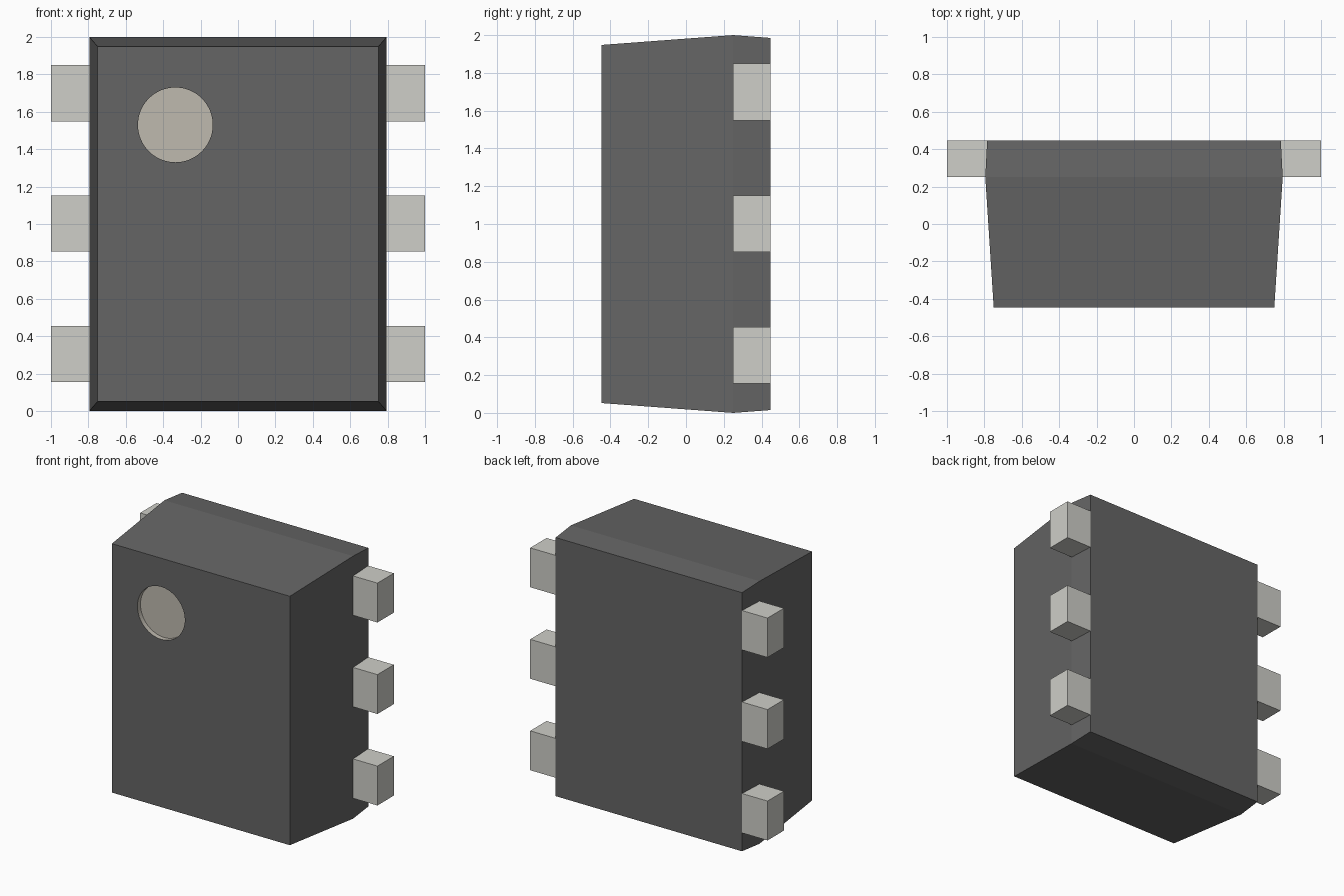
import bpy, bmesh, math

if "Cube" in bpy.data.objects:
    bpy.data.objects.remove(bpy.data.objects["Cube"])


def material(name, rgb):
    m = bpy.data.materials.new(name)
    m.diffuse_color = (*rgb, 1)
    m.use_nodes = True
    m.node_tree.nodes["Principled BSDF"].inputs["Base Color"].default_value = m.diffuse_color
    return m


def finish(name, bm, mat):
    bmesh.ops.recalc_face_normals(bm, faces=bm.faces)
    me = bpy.data.meshes.new(name)
    bm.to_mesh(me)
    bm.free()
    me.materials.append(mat)
    ob = bpy.data.objects.new(name, me)
    bpy.context.collection.objects.link(ob)
    return ob


def box(name, x, y, z, mat):
    bm = bmesh.new()
    bmesh.ops.create_cube(bm, size=1)
    for v in bm.verts:
        v.co = [(lo + hi) / 2 + c * (hi - lo) for c, (lo, hi) in zip(v.co, (x, y, z))]
    return finish(name, bm, mat)


plastic = material("dark_plastic", (0.13, 0.13, 0.13))
metal = material("pin_metal", (0.62, 0.62, 0.58))
paint = material("marker_paint", (0.52, 0.49, 0.43))

# Body: rectangular sections (y, half width, half height) lofted front to back
bm = bmesh.new()
rings = []
for y, w, h in ((-0.447, 0.75, 0.948), (0.25, 0.795, 1.0), (0.447, 0.785, 0.985)):
    rings.append([bm.verts.new((sx * w, y, 1 + sz * h))
                  for sx, sz in ((-1, -1), (1, -1), (1, 1), (-1, 1))])
for a, b in zip(rings, rings[1:]):
    for i in range(4):
        j = (i + 1) % 4
        bm.faces.new((a[i], a[j], b[j], b[i]))
bm.faces.new(rings[0])
bm.faces.new(rings[-1])
body = finish("chip_body", bm, plastic)

# Recessed round orientation marker, painted by the cutter's material
bpy.ops.mesh.primitive_cylinder_add(vertices=64, radius=0.2, depth=0.2,
                                    location=(-0.335, -0.51, 1.53),
                                    rotation=(math.pi / 2, 0, 0))
cutter = bpy.context.object
cutter.name = "marker_cutter"
cutter.data.materials.append(paint)
cutter.hide_render = True
cutter.display_type = 'WIRE'
cut = body.modifiers.new("marker_recess", 'BOOLEAN')
cut.operation = 'DIFFERENCE'
cut.solver = 'EXACT'
cut.material_mode = 'TRANSFER'
cut.object = cutter

# Three pins on each side, flush with the back
for side, label in ((-1, "left"), (1, "right")):
    for i in range(3):
        z = 0.305 + i * 0.697
        x = sorted((side * 0.786, side * 1.0))
        box(f"pin_{label}_{i + 1}", x, (0.25, 0.447), (z - 0.15, z + 0.15), metal)
